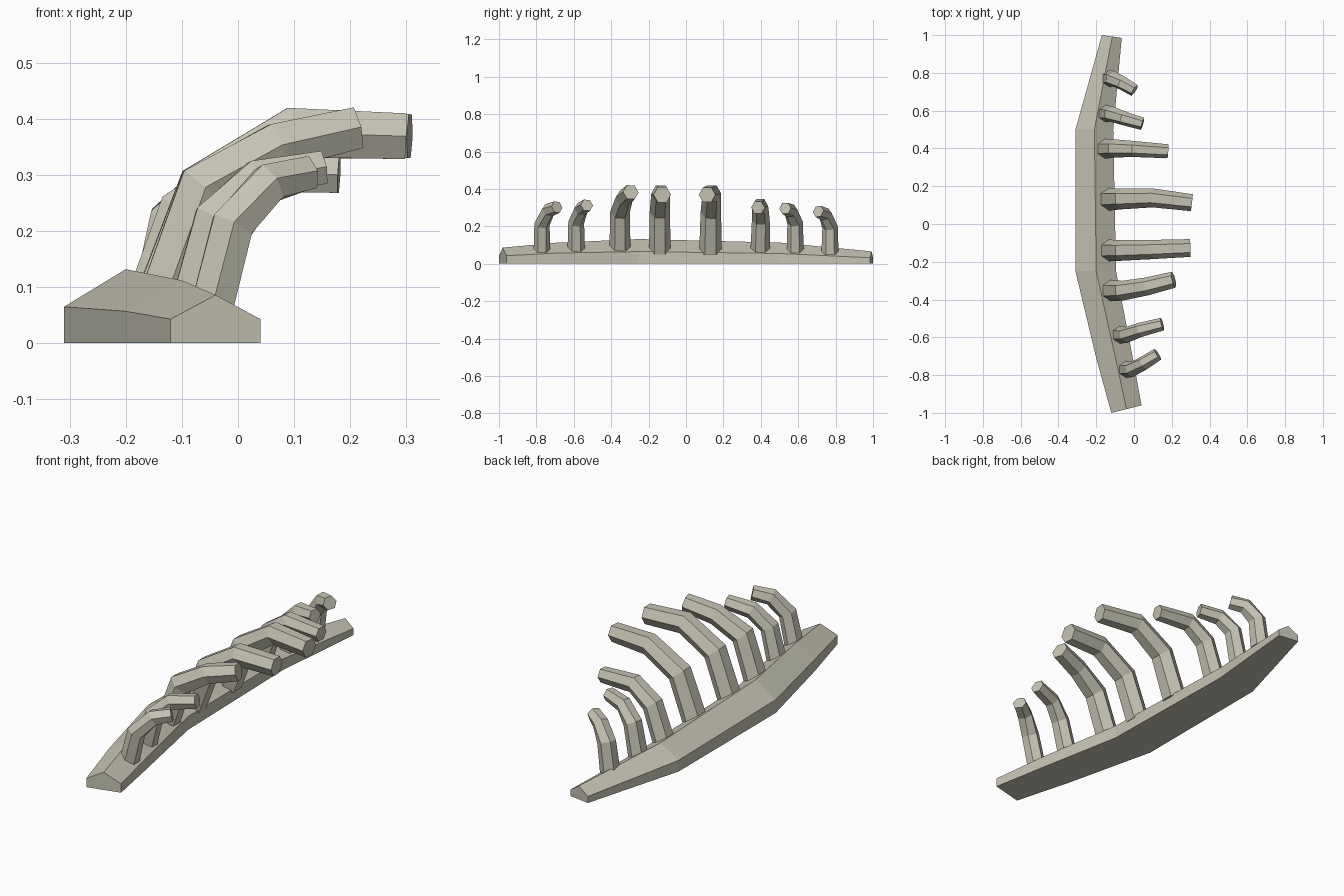
import bpy, bmesh
from math import cos, sin, pi
from mathutils import Vector

cube = bpy.data.objects.get("Cube")
if cube:
    bpy.data.objects.remove(cube, do_unlink=True)

bone = bpy.data.materials.new("bone grey")
bone.use_nodes = True
color = (0.56, 0.545, 0.45, 1)
bone.diffuse_color = color
shader = bone.node_tree.nodes["Principled BSDF"]
shader.inputs["Base Color"].default_value = color
shader.inputs["Roughness"].default_value = 0.8


def loft(name, rings):
    """Skin a list of equal-sized point rings and cap both ends."""
    bm = bmesh.new()
    loops = [[bm.verts.new(p) for p in ring] for ring in rings]
    n = len(rings[0])
    for a, b in zip(loops, loops[1:]):
        for i in range(n):
            j = (i + 1) % n
            bm.faces.new((a[i], a[j], b[j], b[i]))
    bm.faces.new(loops[0])
    bm.faces.new(loops[-1])
    bmesh.ops.recalc_face_normals(bm, faces=bm.faces)
    mesh = bpy.data.meshes.new(name)
    bm.to_mesh(mesh)
    bm.free()
    mesh.materials.append(bone)
    obj = bpy.data.objects.new(name, mesh)
    bpy.context.collection.objects.link(obj)


def rib(name, path, r_base, r_tip):
    """Tapered six-sided tube with mitred bends and a flat top."""
    pts = [Vector(p) for p in path]
    last = len(pts) - 1
    rings = []
    for k, p in enumerate(pts):
        before = (p - pts[max(k - 1, 0)]).normalized()
        after = (pts[min(k + 1, last)] - p).normalized()
        t = (before + after).normalized()
        if k == 0:
            t = Vector((0, 0, 1))   # level foot sunk in the base
        side = Vector((0, 1, 0))
        side = (side - t * side.dot(t)).normalized()
        up = t.cross(side)
        miter = 1 / max(t.dot(after), 0.8) if 0 < k < last else 1
        r = r_base + (r_tip - r_base) * k / last
        rings.append([p + side * r * cos(i * pi / 3) + up * r * miter * sin(i * pi / 3)
                      for i in range(6)])
    loft(name, rings)


# Curved ridged base: left (x, y), ridge x, right (x, y), edge height, ridge height
stations = [
    ((-0.12, -1.0), -0.04, (0.04, -0.96), 0.043, 0.086),
    ((-0.20, -0.71), -0.10, (-0.01, -0.69), 0.057, 0.112),
    ((-0.31, -0.25), -0.20, (-0.095, -0.25), 0.065, 0.132),
    ((-0.31, 0.5), -0.21, (-0.11, 0.5), 0.055, 0.113),
    ((-0.17, 1.0), -0.115, (-0.065, 0.985), 0.032, 0.066),
]
rings = []
for (lx, ly), mx, (rx, ry), edge, ridge in stations:
    rings.append([(lx, ly, 0), (lx, ly, edge), (mx, (ly + ry) / 2, ridge),
                  (rx, ry, edge), (rx, ry, 0)])
loft("spine_base", rings)

# Ribs from front to back: foot, two bends, tip, then foot and tip radius
ribs = [
    ([(-0.05, -0.77, 0.05), (-0.01, -0.77, 0.21), (0.055, -0.735, 0.285), (0.125, -0.69, 0.303)], 0.045, 0.034),
    ([(-0.085, -0.587, 0.05), (-0.04, -0.587, 0.22), (0.035, -0.56, 0.292), (0.15, -0.53, 0.313)], 0.047, 0.034),
    ([(-0.14, -0.353, 0.05), (-0.06, -0.353, 0.275), (0.07, -0.33, 0.35), (0.21, -0.295, 0.383)], 0.057, 0.043),
    ([(-0.145, -0.14, 0.05), (-0.06, -0.14, 0.275), (0.10, -0.135, 0.375), (0.298, -0.127, 0.369)], 0.058, 0.047),
    ([(-0.145, 0.13, 0.05), (-0.06, 0.133, 0.275), (0.10, 0.138, 0.375), (0.306, 0.113, 0.369)], 0.06, 0.045),
    ([(-0.165, 0.397, 0.05), (-0.10, 0.4, 0.235), (0.0, 0.397, 0.308), (0.18, 0.385, 0.3)], 0.053, 0.037),
    ([(-0.155, 0.585, 0.05), (-0.12, 0.583, 0.22), (-0.055, 0.56, 0.283), (0.045, 0.53, 0.296)], 0.046, 0.033),
    ([(-0.13, 0.77, 0.05), (-0.11, 0.77, 0.195), (-0.06, 0.745, 0.262), (0.002, 0.707, 0.28)], 0.046, 0.033),
]
for number, (path, r_base, r_tip) in enumerate(ribs, 1):
    rib(f"rib_{number}", path, r_base, r_tip)
